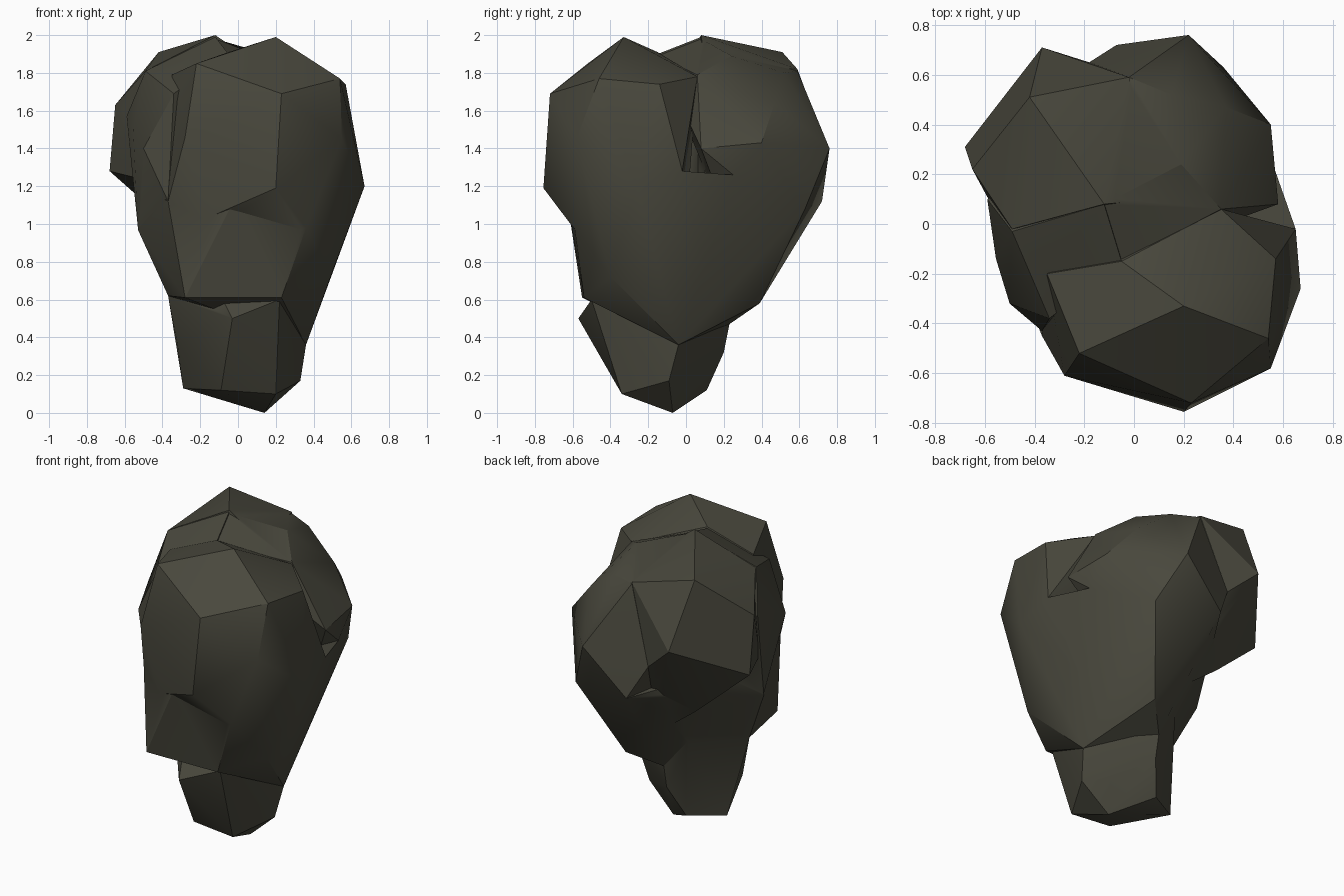
import bpy, bmesh, math

stone = bpy.data.materials.new("dark olive stone")
stone.diffuse_color = (0.066, 0.064, 0.046, 1)


def chunk(name, points):
    """Faceted boulder: the convex hull of its corner points."""
    bm = bmesh.new()
    for p in points:
        bm.verts.new(p)
    out = bmesh.ops.convex_hull(bm, input=bm.verts)
    junk = {e for e in out["geom_interior"] + out["geom_unused"]
            if isinstance(e, bmesh.types.BMVert)}
    bmesh.ops.delete(bm, geom=list(junk), context='VERTS')
    bmesh.ops.recalc_face_normals(bm, faces=bm.faces)
    mesh = bpy.data.meshes.new(name)
    bm.to_mesh(mesh)
    bm.free()
    mesh.materials.append(stone)
    ob = bpy.data.objects.new(name, mesh)
    bpy.context.collection.objects.link(ob)
    return ob


# tapering middle of the rock
body = chunk("rock", [
    (-.28, -.55, .61), (.23, -.54, .61), (.49, -.40, .72), (.36, -.59, .98),
    (-.02, -.63, 1.13), (-.37, -.45, 1.12), (-.53, -.05, .97), (-.37, -.13, .62),
    (.36, -.04, .36), (.46, .10, .75), (.67, -.26, 1.2), (.65, -.02, 1.28),
    (.555, .25, 1.26), (.36, .63, 1.08), (-.07, .72, 1.12), (.165, .39, .58),
    (0, .23, .47), (-.03, .33, .72), (-.35, .20, 1.0), (-.52, -.05, 1.2)])

# overhanging front slab with the front peak
face = chunk("front_slab", [
    (.20, -.33, 1.99), (-.22, -.52, 1.85), (.54, -.46, 1.77), (.23, -.72, 1.69),
    (.55, -.58, 1.45), (-.28, -.61, 1.46), (.20, -.755, 1.19), (-.37, -.45, 1.12),
    (-.19, -.55, 1.02), (.36, -.59, .98), (.67, -.26, 1.2), (-.05, -.15, 1.91),
    (.65, -.02, 1.28), (.57, -.14, 1.74), (.49, -.40, .72), (.35, .06, 1.78),
    (-.35, -.20, 1.79), (0, 0, 1)])

# left flank, stepped back from the slab
flank = chunk("left_flank", [
    (-.36, -.18, 1.79), (-.49, -.03, 1.81), (-.34, -.38, 1.69), (-.50, -.32, 1.40),
    (-.555, -.14, 1.5), (-.59, .10, 1.57), (-.52, -.05, 1.2), (-.37, -.43, 1.12),
    (-.53, -.05, .98), (-.05, -.15, 1.90), (0, 0, 1), (-.12, .08, 1.99),
    (-.30, .30, 1.2)])

# back left crown with the ridge and the side ledge
crown_left = chunk("back_left_crown", [
    (-.12, .08, 2.0), (-.42, .51, 1.91), (-.02, .59, 1.82), (-.37, .71, 1.50),
    (-.65, .22, 1.63), (-.68, .31, 1.28), (-.33, .37, .97), (-.18, .65, 1.33),
    (-.03, .34, .74), (-.49, -.02, 1.81), (.10, .10, 1.85), (.10, .10, 1.1),
    (-.52, -.02, 1.24)])

# back right crown
crown_right = chunk("back_right_crown", [
    (.15, .52, 1.80), (.19, .24, 1.89), (-.02, .59, 1.81), (.22, .76, 1.40),
    (-.07, .72, 1.12), (-.18, .65, 1.33), (.36, .63, 1.08), (.55, .40, 1.43),
    (.37, .47, 1.64), (.555, .25, 1.26), (.35, .06, 1.79), (-.12, .08, 1.98),
    (-.05, -.15, 1.89), (.165, .39, .58), (-.03, .33, .73), (.58, .08, 1.4)])

# narrow foot
foot = chunk("foot", [
    (-.29, -.01, .13), (-.09, -.33, .12), (.20, -.34, .10), (.14, -.07, 0),
    (.33, -.09, .17), (-.08, .11, .12), (.19, .01, .19), (0, .20, .32),
    (0, .23, .47), (.36, -.04, .36), (-.03, -.57, .50), (.22, -.50, .60),
    (-.09, -.44, .62), (-.32, -.13, .36), (-.37, -.13, .62), (.30, .10, .62),
    (-.15, .20, .66)])

# weld the chunks into one rock
bpy.context.view_layer.objects.active = body
for part in (face, flank, crown_left, crown_right, foot):
    mod = body.modifiers.new("weld", 'BOOLEAN')
    mod.operation = 'UNION'
    mod.solver = 'EXACT'
    mod.object = part
    bpy.ops.object.modifier_apply(modifier=mod.name)
    bpy.data.objects.remove(part)

# softly shaded planes with crisp breaks
bpy.ops.object.select_all(action='DESELECT')
body.select_set(True)
bpy.ops.object.shade_smooth_by_angle(angle=math.radians(30))
